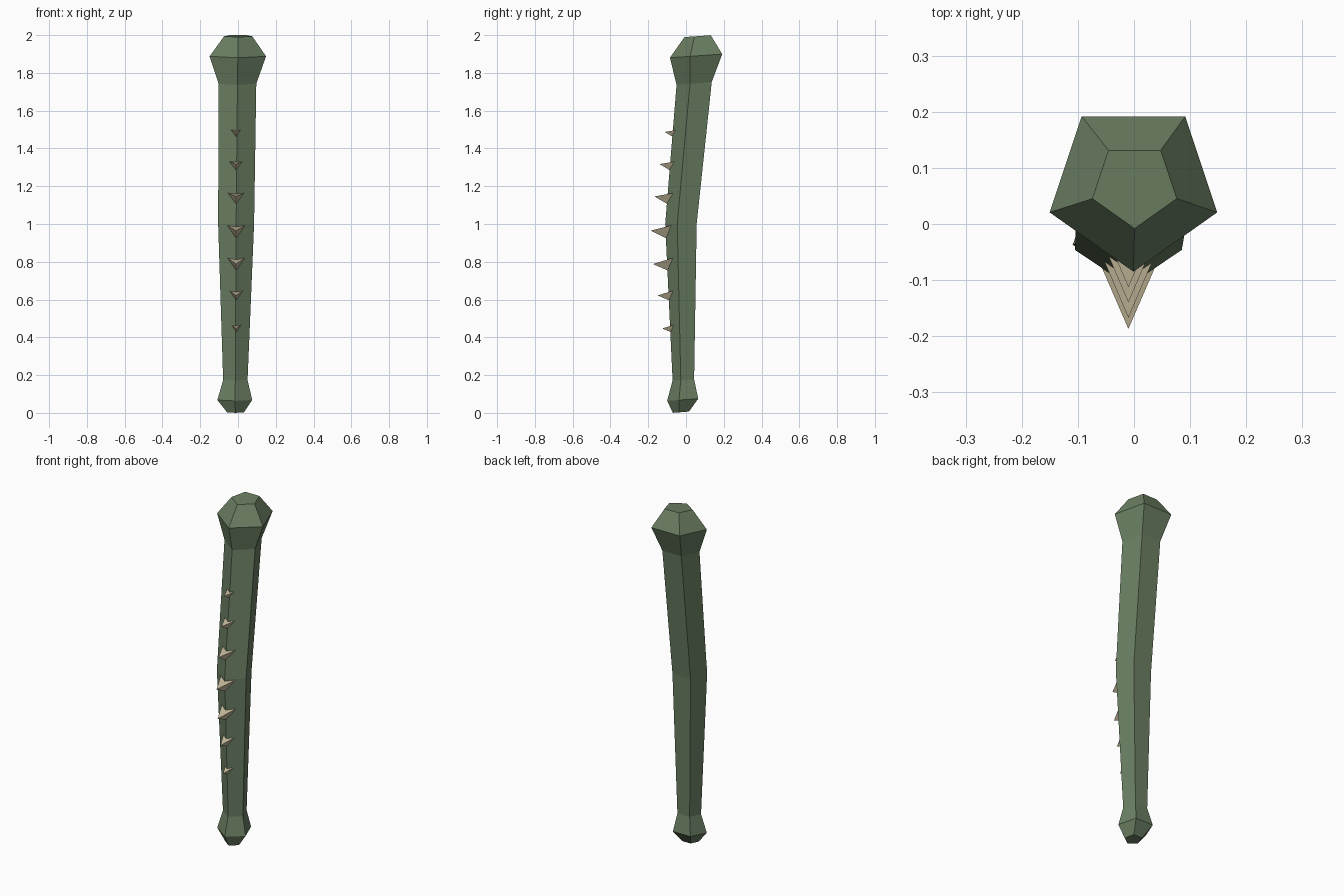
import bpy, bmesh, math
from mathutils import Matrix, Vector

cube = bpy.data.objects.get("Cube")
if cube:
    bpy.data.objects.remove(cube, do_unlink=True)


def material(name, rgb):
    mat = bpy.data.materials.new(name)
    mat.use_nodes = True
    mat.diffuse_color = (*rgb, 1)
    mat.node_tree.nodes["Principled BSDF"].inputs["Base Color"].default_value = (*rgb, 1)
    return mat


def finish(name, bm, mat):
    bmesh.ops.recalc_face_normals(bm, faces=bm.faces[:])
    mesh = bpy.data.meshes.new(name)
    bm.to_mesh(mesh)
    bm.free()
    mesh.materials.append(mat)
    obj = bpy.data.objects.new(name, mesh)
    bpy.context.collection.objects.link(obj)
    return obj


green = material("moss green", (0.145, 0.21, 0.122))
bone = material("bone tan", (0.56, 0.49, 0.33))

# Five-sided stem: centre x, y, z, half width scale, depth scale, tilt (z rise per y)
RINGS = [
    (-0.013, -0.022, 0.004, 0.047, 0.047, 0.08),
    (-0.017, -0.009, 0.07, 0.097, 0.091, 0.07),
    (-0.014, -0.008, 0.175, 0.068, 0.063, 0.05),
    (-0.010, -0.018, 1.0, 0.1, 0.092, 0),
    (-0.003, 0.053, 1.745, 0.105, 0.103, 0.08),
    (-0.001, 0.068, 1.891, 0.157, 0.153, 0.07),
    (0.001, 0.069, 1.995, 0.079, 0.077, 0.07),
]
SIDES = 5
bm = bmesh.new()
loops = []
for cx, cy, cz, rx, ry, tilt in RINGS:
    ring = []
    for k in range(SIDES):
        a = math.tau * k / SIDES - math.pi / 2
        dy = ry * math.sin(a)
        ring.append(bm.verts.new((cx + rx * math.cos(a), cy + dy, cz + tilt * dy)))
    loops.append(ring)
for low, high in zip(loops, loops[1:]):
    for k in range(SIDES):
        n = (k + 1) % SIDES
        bm.faces.new((low[k], low[n], high[n], high[k]))
bm.faces.new(loops[0])
bm.faces.new(loops[-1])
finish("club_stem", bm, green)

# Row of three-sided thorns along the front ridge: tip height, tip y, size, pitch
THORNS = [
    (0.447, -0.125, 0.55, -3), (0.622, -0.15, 0.77, -3), (0.788, -0.175, 0.96, -3),
    (0.965, -0.187, 1.0, 0), (1.146, -0.167, 0.88, 4), (1.317, -0.14, 0.73, 4),
    (1.487, -0.113, 0.52, 4),
]
for i, (z, y, size, pitch) in enumerate(THORNS):
    bm = bmesh.new()
    spin = Matrix.Rotation(math.radians(-pitch), 4, "X")
    base = []
    for k in range(3):
        a = math.tau * k / 3 - math.pi / 2
        offset = Vector((0.06 * math.cos(a), 0.12, 0.06 * math.sin(a))) * size
        base.append(bm.verts.new(Vector((-0.01, y, z)) + spin @ offset))
    tip = bm.verts.new((-0.01, y, z))
    bm.faces.new(base)
    for k in range(3):
        bm.faces.new((base[k], base[(k + 1) % 3], tip))
    finish(f"thorn_{i + 1}", bm, bone)
